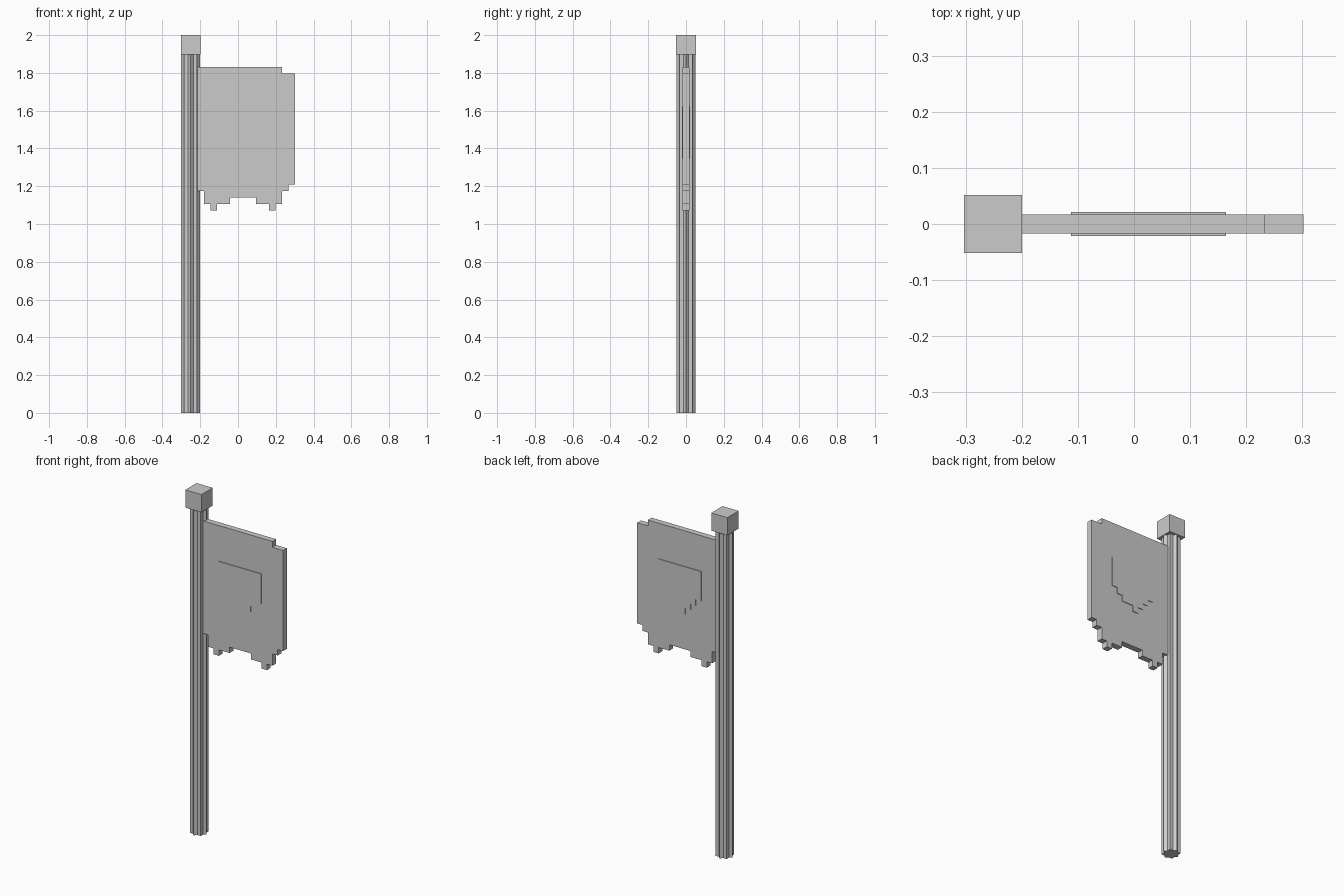
import bpy, bmesh, math

if "Cube" in bpy.data.objects:
    bpy.data.objects.remove(bpy.data.objects["Cube"])

grey = bpy.data.materials.new("plain grey")
grey.diffuse_color = (0.6, 0.6, 0.6, 1)
grey.use_nodes = True
grey.node_tree.nodes["Principled BSDF"].inputs["Base Color"].default_value = grey.diffuse_color
U = 0.0345  # step of the pixel grid


def extrude(name, outline, direction):
    """Closed prism from a planar outline moved along direction."""
    bm = bmesh.new()
    face = bm.faces.new([bm.verts.new(p) for p in outline])
    new = bmesh.ops.extrude_face_region(bm, geom=[face])["geom"]
    verts = [g for g in new if isinstance(g, bmesh.types.BMVert)]
    bmesh.ops.translate(bm, verts=verts, vec=direction)
    bmesh.ops.recalc_face_normals(bm, faces=bm.faces[:])
    mesh = bpy.data.meshes.new(name)
    bm.to_mesh(mesh)
    bm.free()
    mesh.materials.append(grey)
    obj = bpy.data.objects.new(name, mesh)
    bpy.context.collection.objects.link(obj)
    return obj


def pixel_plate(name, x0, z0, cells, half):
    """Stepped plate; cells are grid coordinates from (x0, z0)."""
    pts = [(x0 + a * U, -half, z0 + b * U) for a, b in cells]
    return extrude(name, pts, (0, 2 * half, 0))


PX = -0.251  # pole axis

# Fluted pole: eight-pointed star section
R = 0.0495
star = []
for i in range(16):
    r = R if i % 2 == 0 else R * 0.765
    a = i * math.pi / 8
    star.append((PX + r * math.cos(a), r * math.sin(a), 0))
extrude("pole", star, (0, 0, 1.9))

# Square cap
c = 1.5 * U
extrude("pole_cap", [(PX + sx * c, sy * c, 2 - 3 * U)
                     for sx, sy in ((-1, -1), (1, -1), (1, 1), (-1, 1))], (0, 0, 3 * U))

# Tattered banner
pixel_plate("banner", -0.215, 1.071, [
    (0, 3), (1, 3), (1, 1), (2, 1), (2, 0), (3, 0), (3, 1), (5, 1), (5, 2),
    (9, 2), (9, 1), (11, 1), (11, 0), (12, 0), (12, 1), (13, 1), (13, 3),
    (14, 3), (14, 4), (15, 4), (15, 21), (13, 21), (13, 22), (0, 22)], U / 2)

# Raised shield on both faces of the banner
pixel_plate("shield_emblem", -0.112, 1.347, [
    (0, 3), (1, 3), (1, 2), (2, 2), (2, 1), (3, 1), (3, 0), (4, 0),
    (4, 1), (6, 1), (6, 2), (7, 2), (7, 3), (8, 3), (8, 8), (0, 8)], 0.021)
